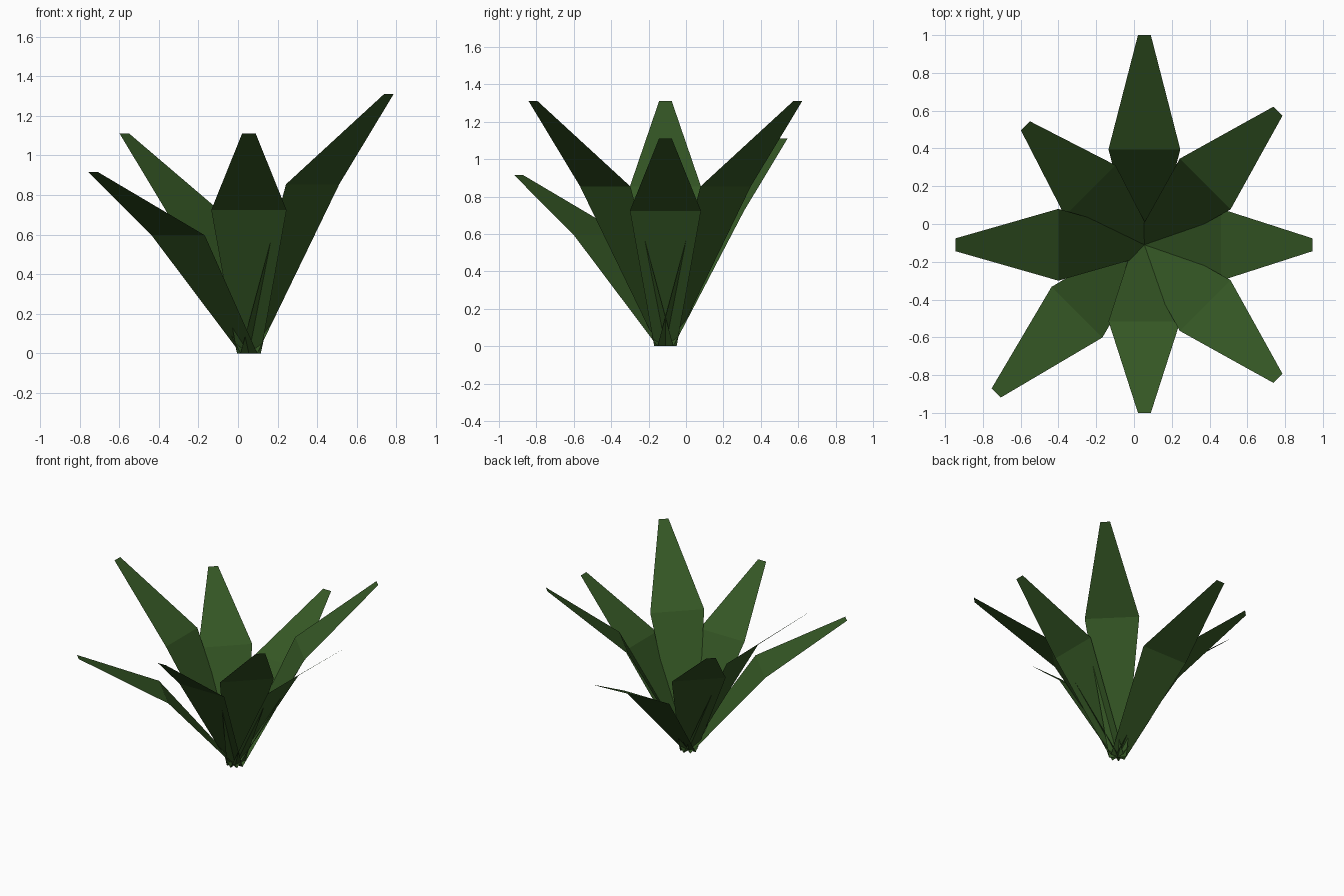
import bpy
from math import cos, sin, pi

if "Cube" in bpy.data.objects:
    bpy.data.objects.remove(bpy.data.objects["Cube"])

CENTRE = (0.055, -0.11)

# leaf kinds: (tip reach, tip height); bend and width shared by all
KINDS = [(0.89, 1.31 * 0.848), (1.0, 1.31), (1.11, 0.915)]
# rows along the leaf: (fraction of reach, fraction of height, half width)
ROWS = [(0.0, 0.0, 0.06), (0.455, 0.652, 0.19), (1.0, 1.0, 0.034)]

green = bpy.data.materials.new("leaf_green")
green.diffuse_color = (0.035, 0.095, 0.018, 1)
green.use_nodes = True
green.node_tree.nodes["Principled BSDF"].inputs["Base Color"].default_value = green.diffuse_color


def make_leaf(name, angle, reach, height):
    """Flat two-panel leaf, bent outwards at its widest row."""
    c, s = cos(angle), sin(angle)
    verts = []
    for fr, fz, w in ROWS:
        for side in (-w, w):
            r = fr * reach
            verts.append((CENTRE[0] + r * c - side * s,
                          CENTRE[1] + r * s + side * c,
                          fz * height))
    faces = [(i, i + 2, i + 3, i + 1) for i in (0, 2)]
    mesh = bpy.data.meshes.new(name)
    mesh.from_pydata(verts, [], faces)
    mesh.materials.append(green)
    obj = bpy.data.objects.new(name, mesh)
    bpy.context.collection.objects.link(obj)
    return obj


# ring of eight leaves cycling through the three kinds
for i in range(8):
    make_leaf(f"leaf_{i + 1}", i * pi / 4, *KINDS[i % 3])
